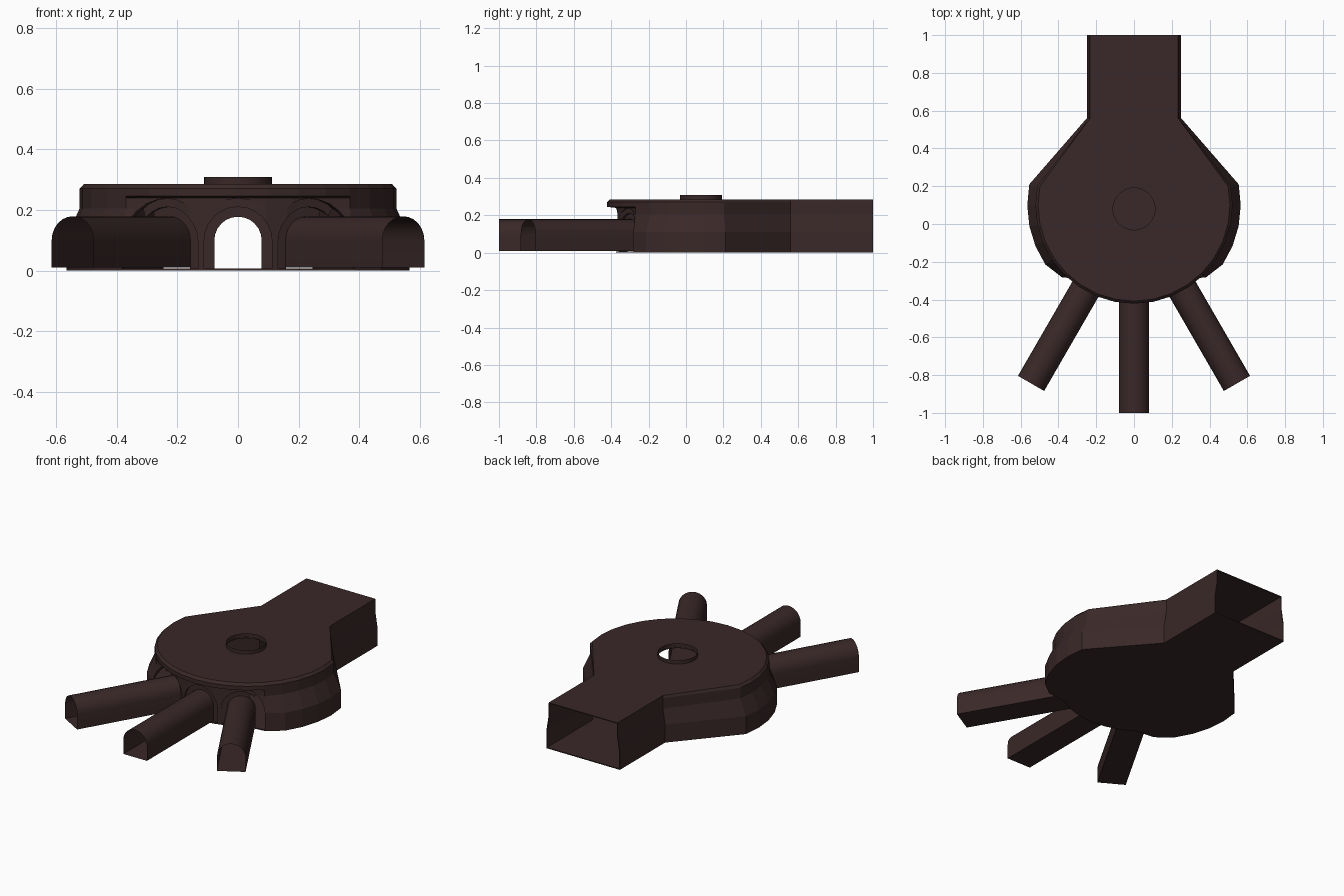
import bpy, bmesh, math
from mathutils import Matrix

if "Cube" in bpy.data.objects:
    bpy.data.objects.remove(bpy.data.objects["Cube"])

mat = bpy.data.materials.new("dark_brown")
mat.diffuse_color = (0.042, 0.021, 0.021, 1)
mat.use_nodes = True
mat.node_tree.nodes["Principled BSDF"].inputs["Base Color"].default_value = mat.diffuse_color
CY = 0.1            # centre of the round chamber and of the tunnel fan


def add_object(name, bm, smooth=False):
    bmesh.ops.recalc_face_normals(bm, faces=bm.faces)
    me = bpy.data.meshes.new(name)
    bm.to_mesh(me)
    bm.free()
    me.materials.append(mat)
    ob = bpy.data.objects.new(name, me)
    bpy.context.collection.objects.link(ob)
    if smooth:
        bpy.ops.object.select_all(action='DESELECT')
        ob.select_set(True)
        bpy.context.view_layer.objects.active = ob
        bpy.ops.object.shade_smooth_by_angle(angle=math.radians(35))
    return ob


def loft(rings, caps=True):
    bm = bmesh.new()
    vs = [[bm.verts.new(p) for p in r] for r in rings]
    n = len(rings[0])
    for a, b in zip(vs, vs[1:]):
        for i in range(n):
            j = (i + 1) % n
            bm.faces.new((a[i], a[j], b[j], b[i]))
    if caps:
        bm.faces.new(vs[0])
        bm.faces.new(vs[-1])
    return bm


# Plan outline: round front, angled shoulders, straight rear corridor
def outline(z, side, mid, front, hall, end=1.0):
    pts = []
    for k in range(-9, 10):
        a = abs(k) * 11.25
        r = front if a < 40 else mid if a < 50 else side
        t = math.radians(k * 11.25)
        pts.append((r * math.sin(t), CY - r * math.cos(t), z))
    return pts + [(hall, 0.56, z), (hall, end, z), (-hall, end, z), (-hall, 0.56, z)]


body = add_object("chamber_shell", loft([
    outline(0.0, 0.565, 0.54, 0.475, 0.25),
    outline(0.11, 0.565, 0.54, 0.475, 0.25),
    outline(0.205, 0.522, 0.522, 0.475, 0.235),
    outline(0.24, 0.522, 0.522, 0.475, 0.235),
    outline(0.245, 0.522, 0.522, 0.522, 0.235),
    outline(0.27, 0.522, 0.522, 0.522, 0.235),
    outline(0.285, 0.508, 0.508, 0.508, 0.234)]))

hollow = add_object("hollow_cutter", loft([
    outline(0.006, 0.557, 0.53, 0.44, 0.245, 1.1),
    outline(0.11, 0.557, 0.53, 0.44, 0.245, 1.1),
    outline(0.205, 0.514, 0.50, 0.44, 0.23, 1.1),
    outline(0.279, 0.50, 0.49, 0.44, 0.229, 1.1)]))


# Arch profile swept outward from the chamber centre
def arch(name, angle, hw, z0, top, r0, r1, caps, smooth=False):
    def ring(r):
        pts = [(-hw, -r, z0)]
        for i in range(13):
            t = math.pi * (1 - i / 12)
            pts.append((hw * math.cos(t), -r, top - hw + hw * math.sin(t)))
        return pts + [(hw, -r, z0)]
    bm = loft([ring(r0), ring(r1)], caps)
    bm.transform(Matrix.Translation((0, CY, 0)) @ Matrix.Rotation(math.radians(angle), 4, 'Z'))
    return add_object(name, bm, smooth)


def disc(name, r, z0, z1, caps):
    rings = [[(r * math.cos(i * math.pi / 20), 0.08 + r * math.sin(i * math.pi / 20), z)
              for i in range(40)] for z in (z0, z1)]
    return add_object(name, loft(rings, caps), not caps)


cutters = [hollow, disc("roof_hole_cutter", 0.111, 0.24, 0.4, True)]
for tag, ang, end in (("left", -30, 1.09), ("middle", 0, 1.1), ("right", 30, 1.09)):
    # Stepped archway around each tunnel mouth
    cutters += [arch(tag + "_doorway_cutter", ang, 0.078, 0.0065, 0.1775, 0.3, 0.7, True),
                arch(tag + "_inner_step_cutter", ang, 0.112, 0.0065, 0.21, 0.452, 0.7, True),
                arch(tag + "_outer_step_cutter", ang, 0.14, 0.0065, 0.238, 0.466, 0.7, True)]
    arch(tag + "_tunnel", ang, 0.08, 0.01, 0.179, 0.442, end, False, True)

for c in cutters:
    c.hide_render = True
    c.hide_set(True)
    m = body.modifiers.new(c.name, 'BOOLEAN')
    m.operation = 'DIFFERENCE'
    m.solver = 'EXACT'
    m.object = c

# Low collar round the roof opening
disc("roof_collar", 0.112, 0.279, 0.308, False)
